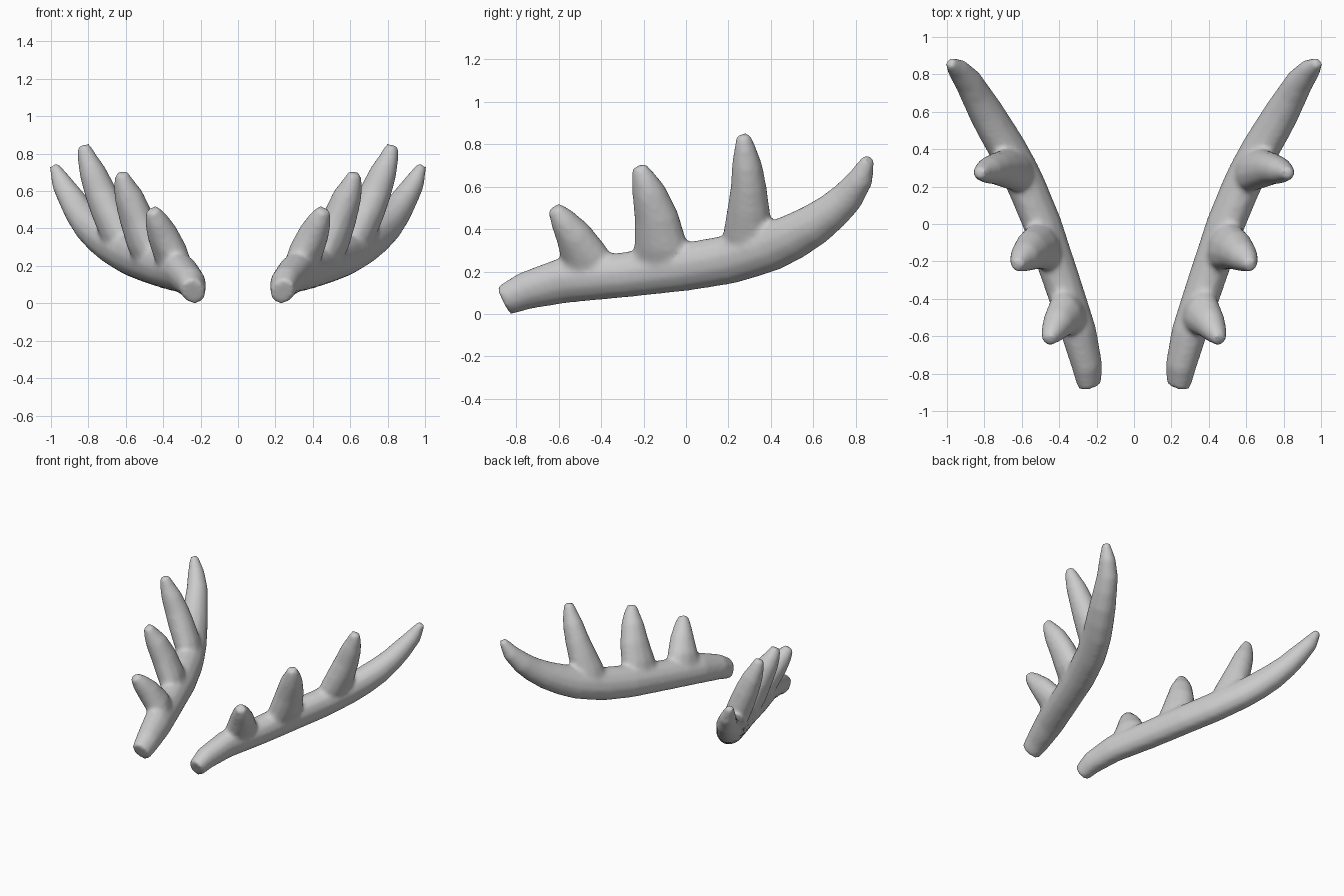
import bpy, bmesh
from mathutils import Vector
from math import cos, sin, tau

SIDES = 12
bone = bpy.data.materials.new("bone_grey")
bone.diffuse_color = (0.6, 0.6, 0.6, 1)


def tube(bm, rows, ref):
    """Closed tube through rows of (x, y, z, radius along ref, radius across)."""
    pts = [Vector(r[:3]) for r in rows]
    rings = []
    for i, row in enumerate(rows):
        t = (pts[min(i + 1, len(pts) - 1)] - pts[max(i - 1, 0)]).normalized()
        u = (ref - t * ref.dot(t)).normalized()
        s = t.cross(u)
        rings.append([bm.verts.new(pts[i] + u * row[3] * cos(tau * k / SIDES)
                                   + s * row[4] * sin(tau * k / SIDES))
                      for k in range(SIDES)])
    for a, b in zip(rings, rings[1:]):
        for k in range(SIDES):
            n = (k + 1) % SIDES
            bm.faces.new((a[k], a[n], b[n], b[k]))
    bm.faces.new(rings[0][::-1])
    bm.faces.new(rings[-1])


bm = bmesh.new()

# main beam, leaning outward
tube(bm, [(.238, -.860, .062, .076, .062), (.250, -.76, .108, .092, .08),
          (.295, -.58, .157, .112, .092), (.388, -.30, .183, .110, .098),
          (.490, 0, .222, .118, .100), (.573, .20, .256, .120, .100),
          (.622, .30, .285, .120, .100), (.675, .40, .316, .118, .098),
          (.735, .50, .362, .112, .096), (.793, .60, .418, .102, .092),
          (.845, .69, .484, .090, .082), (.885, .76, .550, .080, .074),
          (.940, .825, .640, .062, .058),
          (.984, .862, .737, .030, .028)], Vector((.45, 0, .9)))

# three tines, widest along the beam
along = Vector((.35, .94, 0))
tube(bm, [(.33, -.46, .18, .15, .08), (.365, -.48, .28, .118, .09),
          (.408, -.535, .38, .087, .082), (.438, -.585, .45, .061, .062),
          (.458, -.622, .502, .034, .036)], along)
tube(bm, [(.46, -.11, .22, .16, .08), (.500, -.12, .33, .130, .094),
          (.545, -.14, .46, .108, .09), (.585, -.175, .575, .083, .078),
          (.610, -.20, .64, .060, .056), (.624, -.222, .698, .034, .034)], along)
tube(bm, [(.60, .29, .28, .13, .08), (.645, .29, .38, .118, .092),
          (.697, .295, .50, .102, .092), (.738, .295, .60, .086, .086),
          (.777, .287, .70, .073, .074), (.808, .278, .78, .053, .053),
          (.826, .270, .846, .032, .034)], Vector((.45, .88, .25)))

mesh = bpy.data.meshes.new("antlers")
bm.to_mesh(mesh)
bm.free()
antlers = bpy.data.objects.new("antlers", mesh)
bpy.context.collection.objects.link(antlers)
mesh.materials.append(bone)

# fuse tines into the beam with soft fillets, then mirror the pair
fuse = antlers.modifiers.new("fuse", 'REMESH')
fuse.mode = 'VOXEL'
fuse.voxel_size = 0.014
fuse.use_smooth_shade = True
soften = antlers.modifiers.new("soften", 'SMOOTH')
soften.factor = 0.5
soften.iterations = 10
pair = antlers.modifiers.new("pair", 'MIRROR')
pair.use_axis = (True, False, False)
